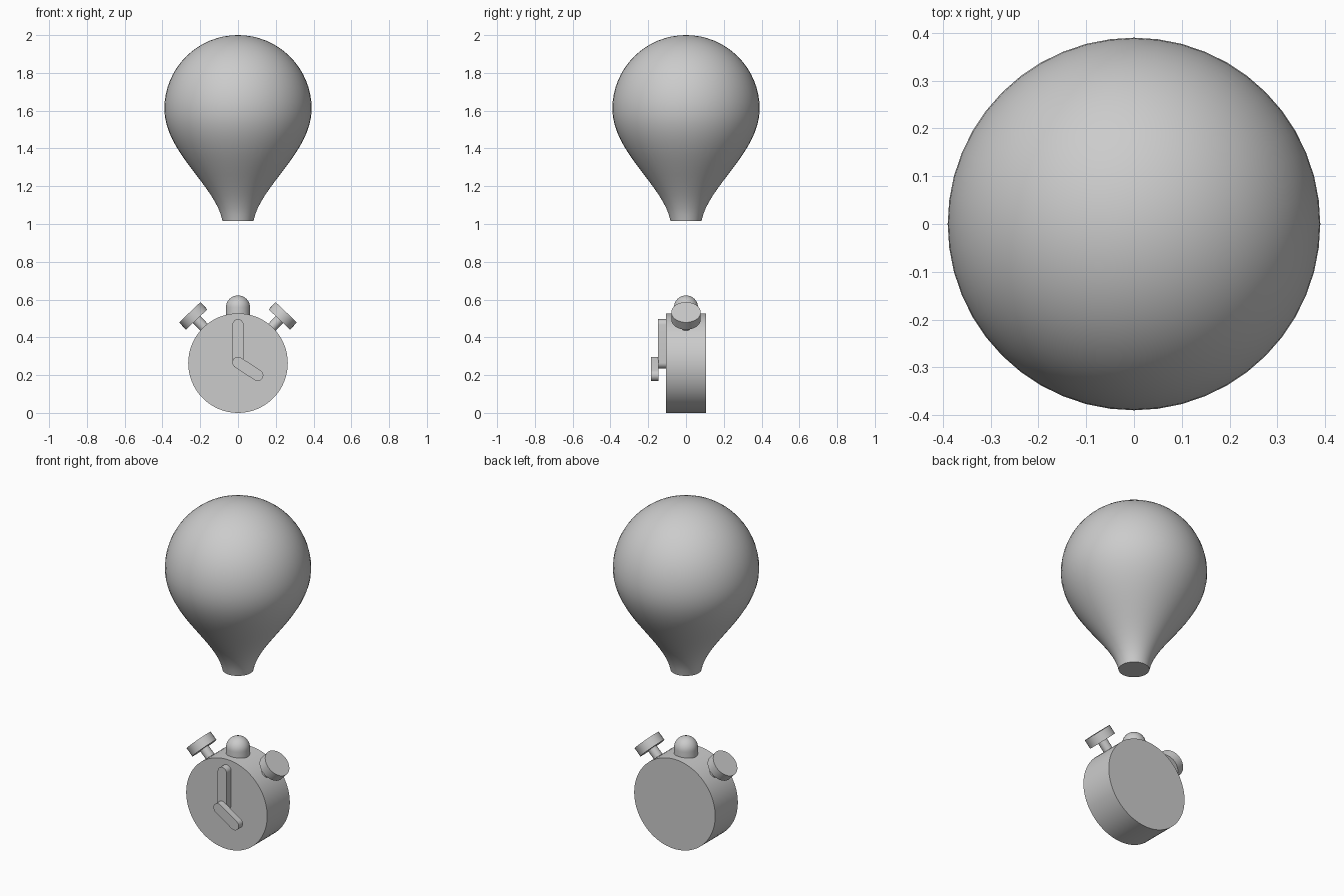
import bpy, bmesh
from math import sin, cos, pi, radians, atan2
from mathutils import Matrix, Vector

if "Cube" in bpy.data.objects:
    bpy.data.objects.remove(bpy.data.objects["Cube"])

CENTRE = Vector((0, 0, 0.2635))
R = 0.2635


def finish(bm, name):
    bmesh.ops.remove_doubles(bm, verts=bm.verts, dist=1e-5)
    bmesh.ops.recalc_face_normals(bm, faces=bm.faces)
    me = bpy.data.meshes.new(name)
    bm.to_mesh(me)
    bm.free()
    ob = bpy.data.objects.new(name, me)
    bpy.context.collection.objects.link(ob)
    bpy.ops.object.select_all(action='DESELECT')
    bpy.context.view_layer.objects.active = ob
    ob.select_set(True)
    bpy.ops.object.shade_smooth_by_angle(angle=radians(35))
    return ob


def lathe(name, profile, steps=48, matrix=Matrix()):
    """Spin (radius, height) points around z, then place the result."""
    bm = bmesh.new()
    verts = [bm.verts.new((r, 0, z)) for r, z in profile]
    edges = [bm.edges.new(p) for p in zip(verts, verts[1:])]
    bmesh.ops.spin(bm, geom=verts + edges, cent=(0, 0, 0), axis=(0, 0, 1),
                   angle=2 * pi, steps=steps)
    bm.transform(matrix)
    return finish(bm, name)


def hand(name, a, b, r, y_front, y_back):
    """Round-ended bar between two (x, z) points, extruded along y."""
    ang = atan2(b[1] - a[1], b[0] - a[0])
    pts = []
    for (cx, cz), start in ((a, ang + pi / 2), (b, ang - pi / 2)):
        for i in range(17):
            t = start + pi * i / 16
            pts.append((cx + r * cos(t), y_front, cz + r * sin(t)))
    bm = bmesh.new()
    face = bm.faces.new([bm.verts.new(p) for p in pts])
    ext = bmesh.ops.extrude_face_region(bm, geom=[face], use_keep_orig=True)
    moved = [v for v in ext['geom'] if isinstance(v, bmesh.types.BMVert)]
    bmesh.ops.translate(bm, verts=moved, vec=(0, y_back - y_front, 0))
    return finish(bm, name)


# balloon: round crown flowing into a narrow, closed neck
crown = [(0.39 * sin(pi / 2 * i / 16), 1.61 + 0.39 * cos(pi / 2 * i / 16)) for i in range(17)]
ctrl = [(0.39, 1.61), (0.39, 1.38), (0.115, 1.20), (0.082, 1.015)]
neck = []
for i in range(1, 17):
    t = i / 16
    w = ((1 - t) ** 3, 3 * t * (1 - t) ** 2, 3 * t * t * (1 - t), t ** 3)
    neck.append(tuple(sum(k * p[j] for k, p in zip(w, ctrl)) for j in (0, 1)))
lathe("balloon", crown + neck + [(0, 1.015)])

# clock body
lathe("clock_body", [(0, -0.105), (R, -0.105), (R, 0.105), (0, 0.105)], 64,
      Matrix.Translation(CENTRE) @ Matrix.Rotation(pi / 2, 4, 'X'))

# domed knob on top
dome = [(0.064 * sin(pi / 2 * i / 10), 0.558 + 0.064 * cos(pi / 2 * i / 10)) for i in range(11)]
lathe("top_knob", dome + [(0.064, 0.49), (0, 0.49)], 32)

# two angled bells on stems
for side, label in ((-1, "left"), (1, "right")):
    m = Matrix.Translation(CENTRE) @ Matrix.Rotation(side * radians(43.5), 4, 'Y')
    lathe(label + "_bell", [(0, 0.318), (0.078, 0.318), (0.078, 0.371), (0, 0.371)], 32, m)
    lathe(label + "_bell_stem", [(0, 0.22), (0.027, 0.22), (0.027, 0.325), (0, 0.325)], 24, m)

# clock hands
hand("minute_hand", (0, 0.265), (0, 0.467), 0.029, -0.147, -0.104)
hand("hour_hand", (0, 0.267), (0.104, 0.199), 0.03, -0.185, -0.146)
